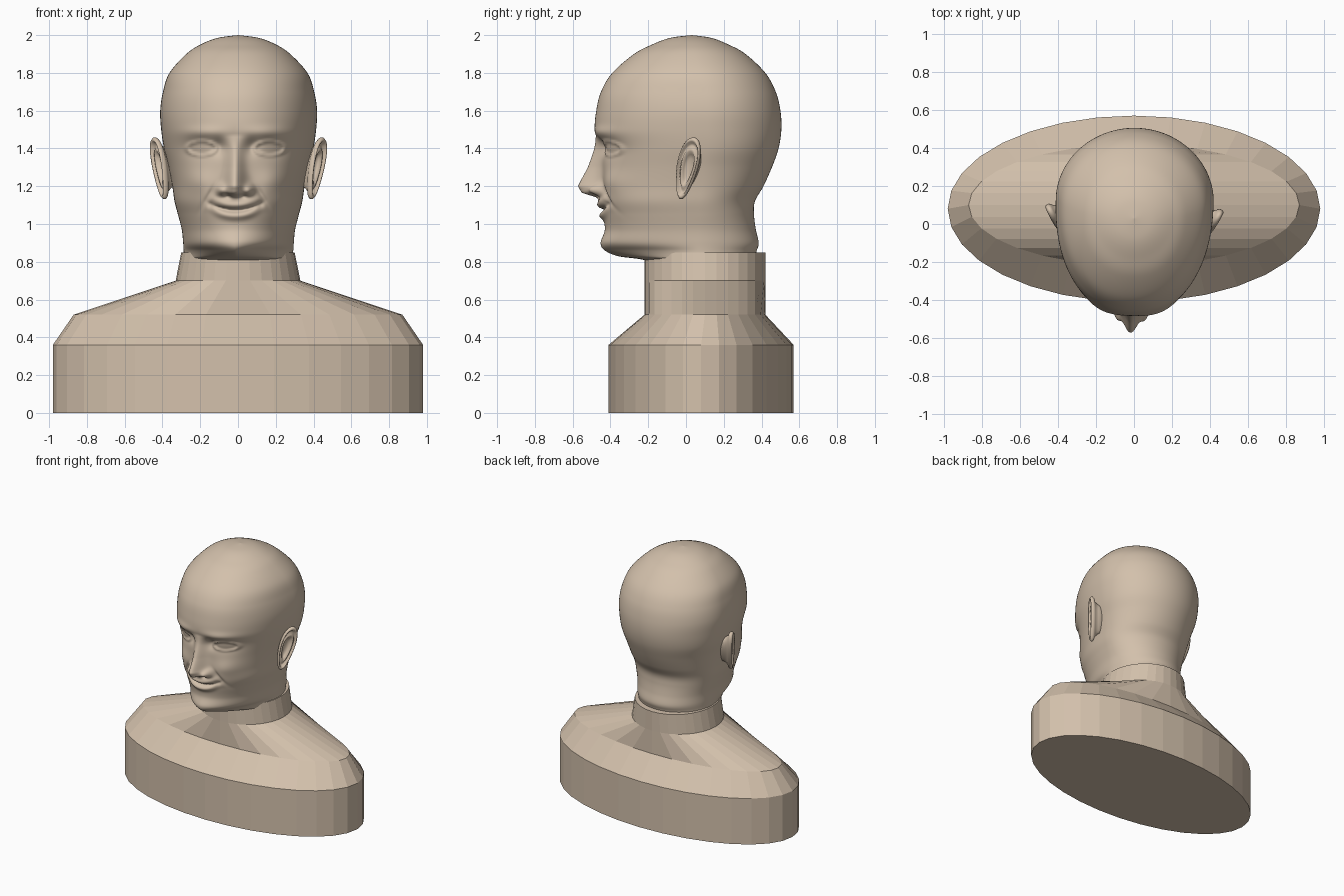
import bpy, bmesh, math
from mathutils import Vector, Matrix

if "Cube" in bpy.data.objects:
    bpy.data.objects.remove(bpy.data.objects["Cube"])

clay = bpy.data.materials.new("warm clay")
clay.diffuse_color = (0.65, 0.53, 0.41, 1)
clay.use_nodes = True
clay.node_tree.nodes["Principled BSDF"].inputs["Base Color"].default_value = clay.diffuse_color


def loft(name, rings, smooth):
    """Closed skin over equal-length rings of points, capped at both ends."""
    bm = bmesh.new()
    loops = [[bm.verts.new(p) for p in ring] for ring in rings]
    n = len(loops[0])
    for a, b in zip(loops, loops[1:]):
        for i in range(n):
            j = (i + 1) % n
            bm.faces.new((a[i], a[j], b[j], b[i]))
    bm.faces.new(loops[0][::-1])
    bm.faces.new(loops[-1])
    bmesh.ops.recalc_face_normals(bm, faces=bm.faces)
    for f in bm.faces:
        f.smooth = smooth
    me = bpy.data.meshes.new(name)
    bm.to_mesh(me)
    bm.free()
    me.materials.append(clay)
    ob = bpy.data.objects.new(name, me)
    bpy.context.collection.objects.link(ob)
    return ob


# faceted shoulder base with neck collar: z, half width, half depth, centre y
base_rows = [(0, .98, .49, .08), (.36, .98, .49, .08), (.52, .87, .32, .10),
             (.70, .33, .32, .10), (.85, .30, .32, .10)]
loft("shoulder_base", [[(rx * math.cos(k * math.pi / 16), cy + ry * math.sin(k * math.pi / 16), z)
                        for k in range(32)] for z, rx, ry, cy in base_rows], False)

# head sections: z, front y, back y, half width, y of widest point, roundness
head_rows = [
    (.80, -.18, .35, .28, .08, 2.0), (.815, -.25, .36, .285, .08, 1.8),
    (.83, -.36, .365, .29, .08, 1.5), (.86, -.43, .375, .29, .08, 1.5),
    (.90, -.452, .385, .293, .08, 1.8), (.97, -.43, .37, .30, .08, 2.0),
    (1.05, -.44, .36, .32, .08, 2.1), (1.12, -.45, .365, .338, .08, 2.2),
    (1.2, -.445, .41, .35, .09, 2.2), (1.3, -.445, .455, .37, .10, 2.2),
    (1.4, -.455, .49, .395, .12, 2.2), (1.5, -.482, .505, .41, .12, 2.2),
    (1.6, -.475, .50, .415, .12, 2.2), (1.7, -.45, .475, .40, .11, 2.2),
    (1.8, -.39, .42, .365, .08, 2.15), (1.9, -.275, .315, .275, .05, 2.1),
    (1.95, -.18, .225, .20, .04, 2.0), (1.985, -.085, .135, .11, .03, 2.0),
    (2.0, .029, .031, .001, .03, 2.0)]


def spline(rows, s):
    """Catmull-Rom through the rows at position s."""
    i = min(int(s), len(rows) - 2)
    t = s - i
    p0, p1, p2, p3 = (rows[max(0, min(len(rows) - 1, i + k))] for k in (-1, 0, 1, 2))
    return [b + .5 * t * (c - a + t * (2 * a - 5 * b + 4 * c - d + t * (3 * (b - c) + d - a)))
            for a, b, c, d in zip(p0, p1, p2, p3)]


def bump(x, z, cx, cz, sx, sz):
    return math.exp(-((x - cx) / sx) ** 2 - ((z - cz) / sz) ** 2)


# nose profile: z, projection, half width
nose = [(1.115, 0, .06), (1.14, .02, .06), (1.165, .105, .058), (1.2, .127, .055), (1.24, .108, .05),
        (1.3, .075, .045), (1.4, .032, .04), (1.47, 0, .05)]


def face_relief(x, z):
    """How far the face stands forward of the plain head form."""
    x = abs(x)
    d = 0
    for (z0, p0, w0), (z1, p1, w1) in zip(nose, nose[1:]):
        if z0 <= z < z1:
            t = (z - z0) / (z1 - z0)
            d += (p0 + t * (p1 - p0)) * math.exp(-(x / (w0 + t * (w1 - w0))) ** 2)
    d += .045 * bump(x, z, .075, 1.18, .026, .026)      # nostril wings
    d -= .025 * bump(x, z, .04, 1.15, .018, .012)       # nostrils
    # eyes: socket, inner corner, lids and eyeball
    d -= .022 * bump(x, z, .18, 1.40, .10, .05)
    d -= .022 * bump(x, z, .085, 1.41, .035, .04)
    e = math.hypot((x - .18) / .066, (z - 1.40) / .03)
    d += .012 * math.exp(-((e - 1.2) / .22) ** 2)
    if e < 1:
        d += .012 * (1 - e * e)
    # brow, cheek and smile fold
    d += .014 * bump(x, z, .17, 1.485, .11, .03)
    d += .025 * bump(x, z, .20, 1.22, .08, .07)
    d -= .014 * bump(x - .11 - .6 * (1.2 - z), z, 0, 1.15, .016, .06)
    # smiling mouth
    m = z - 1.072 - 1.9 * x * x
    w = math.exp(-(x / .115) ** 4)
    d += w * (.022 * math.exp(-((m - .03) / .022) ** 2) + .02 * math.exp(-((m + .03) / .02) ** 2)
              - .022 * math.exp(-(m / .009) ** 2))
    d -= .012 * bump(x, z, .135, 1.105, .018, .018)
    return d


AROUND, STEPS = 216, 180
head_rings = []
for k in range(STEPS + 1):
    z, yf, yb, hw, yw, p = spline(head_rows, k / STEPS * (len(head_rows) - 1))
    ring = []
    for i in range(AROUND):
        s = 2 * math.pi * i / AROUND
        t = s - .5 * math.sin(s)                        # denser toward the face
        c, sn = math.cos(t), math.sin(t)
        q = p if c > 0 else 2
        x = math.copysign(hw * abs(sn) ** (2 / q), sn)
        if c > 0:
            y = yw - (yw - yf) * c ** (2 / q)
            f = min(1, c / .5)
            if z < 1.6:
                y -= face_relief(x, z) * f * f * (3 - 2 * f)
        else:
            y = yw - (yb - yw) * c
        ring.append((x, y, z))
    head_rings.append(ring)
turn = Matrix.Rotation(math.radians(-1.8), 4, 'Z')      # head looks slightly aside
head = loft("head", head_rings, True)
head.data.transform(turn)

# ears: bowl with rolled rim and solid back: radius, height off the ear plane
ear_rows = [(.03, -.022), (.3, -.022), (.45, -.012), (.55, .004), (.64, .004), (.72, -.006),
            (.80, -.004), (.87, .012), (.94, .016), (1.0, .006), (1.0, -.006), (.93, -.016),
            (.8, -.022), (.66, -.045), (.55, -.10)]
for side, name in ((1, "right_ear"), (-1, "left_ear")):
    U, V = Vector((.45, .88, 0)), Vector((.17, .2, 1))
    N = U.cross(V).normalized()
    rings = []
    for r, h in ear_rows:
        ring = []
        for i in range(48):
            a = 2 * math.pi * i / 48
            u = r * .073 * math.cos(a) * (.85 + .22 * math.sin(a))
            v = r * .163 * math.sin(a)
            p = Vector((.415, .02, 1.295)) + U * u + V * v + N * h
            ring.append((side * p.x, p.y, p.z))
        rings.append(ring)
    loft(name, rings, True).data.transform(turn)
